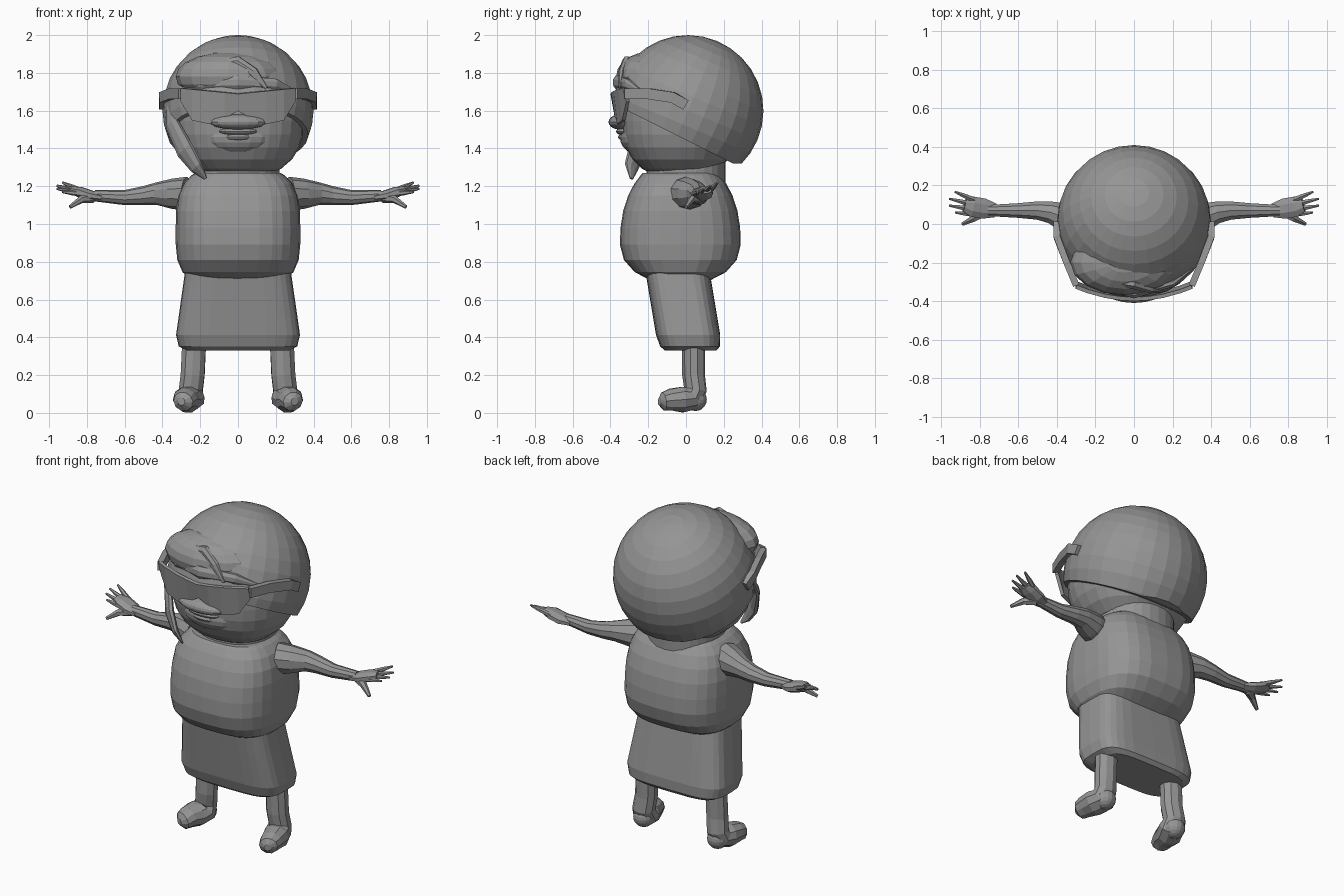
import bpy, bmesh, math
from mathutils import Vector, Matrix

if "Cube" in bpy.data.objects:
    bpy.data.objects.remove(bpy.data.objects["Cube"], do_unlink=True)

grey = bpy.data.materials.new("clay grey")
grey.use_nodes = True
colour = (0.3, 0.3, 0.3, 1)
grey.diffuse_color = colour
grey.node_tree.nodes["Principled BSDF"].inputs["Base Color"].default_value = colour


def finish(name, bm):
    bmesh.ops.recalc_face_normals(bm, faces=bm.faces)
    mesh = bpy.data.meshes.new(name)
    bm.to_mesh(mesh)
    bm.free()
    mesh.materials.append(grey)
    part = bpy.data.objects.new(name, mesh)
    bpy.context.collection.objects.link(part)
    return part


def skin(name, rings):
    """Join rings of points into a closed body."""
    bm = bmesh.new()
    rows = [[bm.verts.new(point) for point in ring] for ring in rings]
    for lower, upper in zip(rows, rows[1:]):
        for i in range(len(lower)):
            bm.faces.new((lower[i - 1], lower[i], upper[i], upper[i - 1]))
    bm.faces.new(rows[0])
    bm.faces.new(rows[-1])
    return finish(name, bm)


def arch(offset, below, above, power):
    """Rounded profile: one at the widest height, zero at both ends."""
    reach = offset / (above if offset > 0 else below)
    return max(1 - abs(reach) ** power, 0) ** (1 / power)


def loft(name, bottom, top, shape, power, steps=10, sides=28):
    """Stack superellipse sections; shape(z) gives half width, half depth and centre y."""
    def bend(value):
        return math.copysign(abs(value) ** (2 / power), value)

    rings = []
    for step in range(steps + 1):
        ease = (1 - math.cos(math.pi * step / steps)) / 2
        z = bottom + (top - bottom) * ease
        width, depth, middle = shape(z)
        angles = [math.tau * i / sides for i in range(sides)]
        rings.append([(width * bend(math.cos(a)), middle + depth * bend(math.sin(a)), z)
                      for a in angles])
    return skin(name, rings)


def tube(name, points, radii, flat=1, sides=8, up=(0, 0, 1)):
    """Sweep an ellipse along points; flat scales it across the up direction."""
    points = [Vector(point) for point in points]
    last = len(points) - 1
    rings = []
    for i, (point, radius) in enumerate(zip(points, radii)):
        along = (points[min(i + 1, last)] - points[max(i - 1, 0)]).normalized()
        across = along.cross(Vector(up)).normalized()
        rise = across.cross(along)
        angles = [math.tau * (k + 0.5) / sides for k in range(sides)]
        rings.append([point + radius * (across * flat * math.cos(a) + rise * math.sin(a))
                      for a in angles])
    return skin(name, rings)


def taper(count, thickest):
    """Radii that swell in the middle and narrow to both ends."""
    return [thickest * (0.2 + 0.8 * math.sin(math.pi * i / (count - 1))) for i in range(count)]


def ball(name, centre, size):
    bm = bmesh.new()
    placed = Matrix.Translation(centre) @ Matrix.Diagonal((*size, 1))
    bmesh.ops.create_uvsphere(bm, u_segments=16, v_segments=10, radius=1, matrix=placed)
    return finish(name, bm)


head_centre, head_radius = Vector((0, 0.01, 1.6)), 0.4


def on_head(x, z, lift):
    """Point just off the front of the hair."""
    flat = Vector((x, z - head_centre.z)).length
    return x, head_centre.y - math.sqrt(head_radius ** 2 - flat ** 2) - lift, z


# Torso: boxy from the front, egg-shaped from the side
def torso_shape(z):
    return (0.33 * arch(z - 0.95, 0.28, 0.35, 3.5),
            0.32 * arch(z - 0.9, 0.22, 0.45, 2.2), -0.03)


loft("torso", 0.69, 1.27, torso_shape, 2.8)
loft("neck", 1.2, 1.35, lambda z: (0.22, 0.21, 0), 2.2, steps=2)


# Skirt: flares down and leans back, with a rounded hem
def skirt_shape(z):
    height = z - 0.33
    hem = min(1, 0.8 + 6 * height)
    return hem * (0.34 - height / 7), hem * 0.17, 0.025 - height / 6


loft("skirt", 0.33, 0.77, skirt_shape, 4, steps=7)


# Face, muzzle, nose and lips
def face_shape(z):
    roundness = arch(z - 1.55, 0.31, 0.3, 2.4)
    return 0.35 * roundness, 0.31 * roundness, -0.03


loft("face", 1.25, 1.7, face_shape, 2.3)
ball("muzzle", (0, -0.26, 1.46), (0.18, 0.09, 0.09))
ball("nose", (0, -0.35, 1.54), (0.15, 0.06, 0.04))
ball("upper_lip", (0, -0.33, 1.49), (0.1, 0.04, 0.02))
ball("lower_lip", (0, -0.32, 1.46), (0.08, 0.04, 0.02))

# Hair cap, cut along a slope from the brow and level at the nape
bm = bmesh.new()
bmesh.ops.create_uvsphere(bm, u_segments=28, v_segments=16, radius=head_radius,
                          matrix=Matrix.Translation(head_centre) @ Matrix.Rotation(-0.4, 4, 'X'))
for point, normal in (((0, -0.33, 1.61), (0, -1, -2)), ((0, 0, 1.32), (0, 0, -1))):
    cut = bmesh.ops.bisect_plane(bm, geom=bm.verts[:] + bm.edges[:] + bm.faces[:],
                                 plane_co=point, plane_no=normal, clear_outer=True)
    rim = [edge for edge in cut["geom_cut"] if isinstance(edge, bmesh.types.BMEdge)]
    bmesh.ops.holes_fill(bm, edges=rim)
finish("hair_cap", bm)

# Full forehead hair, swept fringe, brow lock and long side lock
ball("fringe_volume", (-0.05, -0.2, 1.78), (0.28, 0.17, 0.13))
fringe = [(-0.27, 1.78), (-0.15, 1.83), (0, 1.85), (0.08, 1.8), (0.15, 1.72)]
brow = [(-0.32, 1.7), (-0.2, 1.74), (0, 1.75), (0.2, 1.74), (0.3, 1.7)]
for name, line, lift in (("fringe_lock", fringe, 0.01), ("brow_lock", brow, 0)):
    tube(name, [on_head(x, z, lift) for x, z in line], taper(len(line), 0.04), flat=0.7)
strand = [(-0.37, -0.08, 1.68), (-0.35, -0.18, 1.53), (-0.28, -0.26, 1.39),
          (-0.22, -0.29, 1.3), (-0.17, -0.29, 1.24)]
tube("side_lock", strand, taper(len(strand), 0.06), flat=0.4, up=(0.7, -0.7, 0.2))

# Wraparound glasses with a notch over the nose
lens_edge = [(0, 1.6), (0.07, 1.56), (0.15, 1.53), (0.24, 1.55), (0.3, 1.65)]
outline = [(-x, z) for x, z in lens_edge[:0:-1]] + lens_edge
bm = bmesh.new()
columns = []
for x, z in outline:
    curve = 0.7 * x * x - 0.39
    columns.append((bm.verts.new((x, curve + 0.02, z)),
                    bm.verts.new((x, curve, 1.69 + abs(x) / 10))))
for (low, high), (next_low, next_high) in zip(columns, columns[1:]):
    bm.faces.new((low, next_low, next_high, high))
lens = finish("glasses_lens", bm)
solid = lens.modifiers.new("thickness", 'SOLIDIFY')
solid.thickness, solid.offset = 0.02, 0

# Paired parts
for side, sign in (("left", 1), ("right", -1)):
    def mirrored(*points):
        return [(sign * x, y, z) for x, y, z in points]

    # Glasses arm, wrapping back to the ear
    tube(side + "_glasses_arm",
         mirrored((0.3, -0.32, 1.69), (0.35, -0.2, 1.69), (0.4, -0.07, 1.67), (0.4, 0, 1.63)),
         [0.04] * 4, flat=0.6, sides=4)

    # Arm and palm
    tube(side + "_arm",
         mirrored((0.27, 0, 1.16), (0.35, 0.03, 1.16), (0.43, 0.06, 1.16),
                  (0.5, 0.07, 1.15), (0.6, 0.07, 1.14), (0.76, 0.07, 1.15)),
         [0.09, 0.08, 0.06, 0.05, 0.04, 0.03], sides=10)
    tube(side + "_palm",
         mirrored((0.72, 0.07, 1.14), (0.78, 0.08, 1.15), (0.84, 0.09, 1.17), (0.88, 0.1, 1.18)),
         [0.02, 0.03, 0.03, 0.02], flat=1.9)

    # Thumb and a fan of fingers, the middle two longest
    tube(side + "_thumb",
         mirrored((0.77, 0.07, 1.14), (0.83, 0.03, 1.13), (0.89, 0, 1.09)),
         [0.03, 0.02, 0.01], sides=6)
    for i, finger in enumerate(("index", "middle", "ring", "little")):
        base = Vector((0.83, 0.05 + i / 40, 1.16 + i / 200))
        tip = Vector((0.96 if finger in ("middle", "ring") else 0.93,
                      0.06 + i / 28, 1.17 + i / 60))
        tube(f"{side}_{finger}_finger", mirrored(base, base.lerp(tip, 0.5), tip),
             [0.016, 0.013, 0.006], sides=6)

    # Leg bending into a rounded foot that turns outward
    tube(side + "_leg",
         mirrored((0.23, 0.04, 0.42), (0.24, 0.04, 0.2), (0.25, 0.05, 0.12),
                  (0.25, 0.03, 0.08), (0.27, -0.02, 0.07), (0.28, -0.08, 0.07),
                  (0.29, -0.12, 0.06), (0.3, -0.14, 0.06)),
         [0.06, 0.06, 0.06, 0.07, 0.07, 0.06, 0.05, 0.02],
         flat=1.1, sides=10, up=(0, -0.8, 0.6))
    ball(side + "_heel", (sign * 0.25, 0.05, 0.07), (0.06, 0.06, 0.06))
